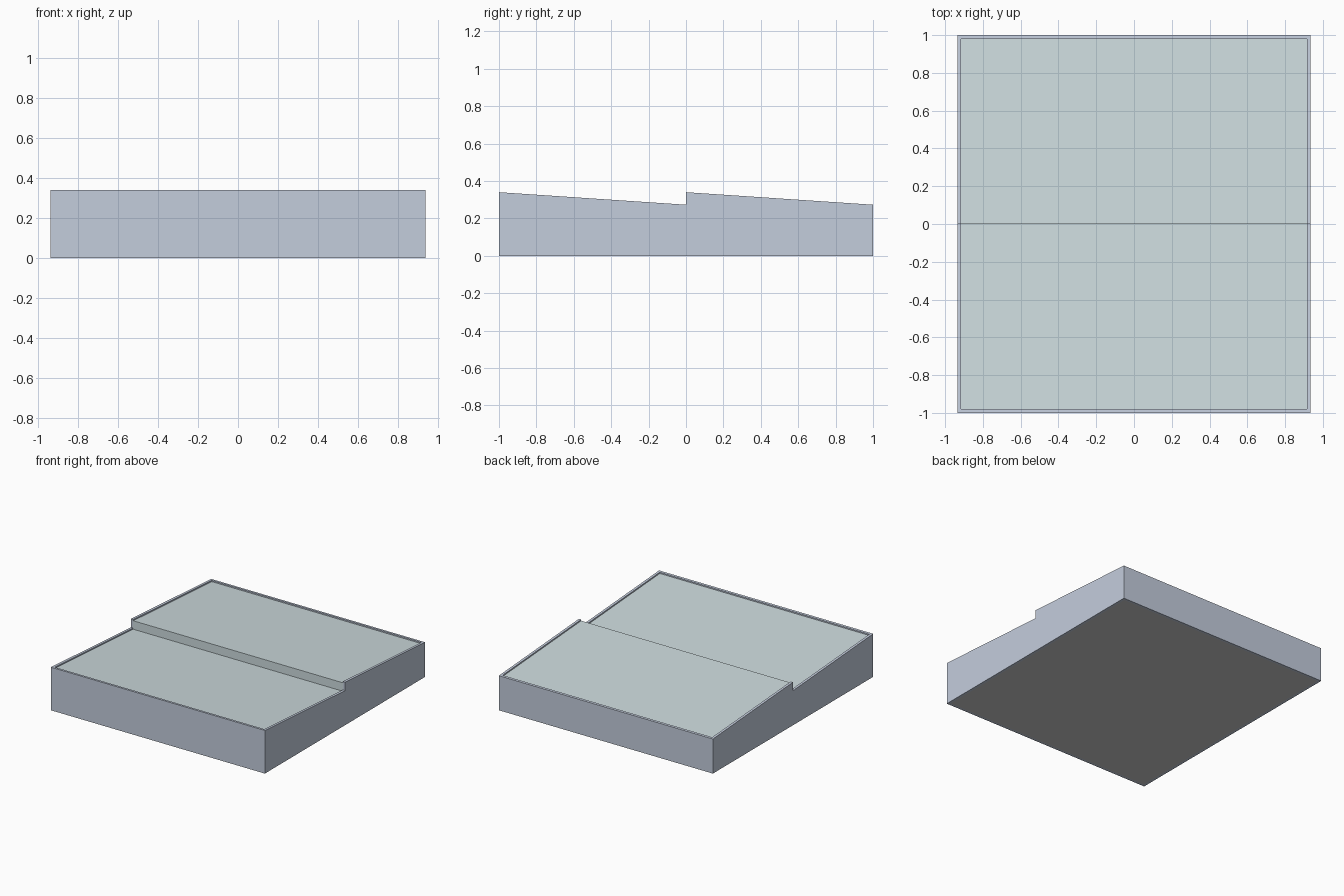
import bpy, bmesh

if "Cube" in bpy.data.objects:
    bpy.data.objects.remove(bpy.data.objects["Cube"])

HALF_X, HALF_Y = 0.935, 1.0
HIGH, LOW = 0.34, 0.273
WALL, RECESS, SLAB = 0.02, 0.01, 0.03
SLOPE = (HIGH - LOW) / HALF_Y


def material(name, rgb):
    m = bpy.data.materials.new(name)
    m.diffuse_color = (*rgb, 1)
    m.use_nodes = True
    m.node_tree.nodes["Principled BSDF"].inputs["Base Color"].default_value = m.diffuse_color
    return m


def prism(name, profile, x0, x1, mat=None):
    """Extrude a (y, z) outline along x."""
    bm = bmesh.new()
    face = bm.faces.new([bm.verts.new((x0, y, z)) for y, z in profile])
    ext = bmesh.ops.extrude_face_region(bm, geom=[face])
    moved = [g for g in ext["geom"] if isinstance(g, bmesh.types.BMVert)]
    bmesh.ops.translate(bm, verts=moved, vec=(x1 - x0, 0, 0))
    bmesh.ops.recalc_face_normals(bm, faces=bm.faces)
    mesh = bpy.data.meshes.new(name)
    bm.to_mesh(mesh)
    bm.free()
    ob = bpy.data.objects.new(name, mesh)
    bpy.context.collection.objects.link(ob)
    if mat:
        mesh.materials.append(mat)
    return ob


wall_mat = material("wall_blue", (0.55, 0.61, 0.72))
roof_mat = material("roof_teal", (0.61, 0.71, 0.73))

# Side walls with sawtooth tops
saw = [(-HALF_Y, 0), (HALF_Y, 0), (HALF_Y, LOW), (0, HIGH), (0, LOW), (-HALF_Y, HIGH)]
for side, s in (("left", -1), ("right", 1)):
    prism(f"{side}_wall", saw, s * HALF_X, s * (HALF_X - WALL), wall_mat)

# Front and back walls, tops following the slope
xi = HALF_X - WALL
d = WALL * SLOPE
yi = HALF_Y - WALL
prism("front_wall", [(-HALF_Y, 0), (-yi, 0), (-yi, HIGH - d), (-HALF_Y, HIGH)], -xi, xi, wall_mat)
prism("back_wall", [(yi, 0), (HALF_Y, 0), (HALF_Y, LOW), (yi, LOW + d)], -xi, xi, wall_mat)

# Sawtooth roof sheet, set just below the wall tops
top = [(-yi, HIGH - d - RECESS), (0, LOW - RECESS), (0, HIGH - RECESS), (yi, LOW + d - RECESS)]
under = [(yi, LOW + d - RECESS - SLAB), (SLAB, HIGH - RECESS - SLAB - SLAB * SLOPE),
         (SLAB, LOW - RECESS - SLAB), (0, LOW - RECESS - SLAB), (-yi, HIGH - d - RECESS - SLAB)]
prism("sawtooth_roof", top + under, -xi, xi, roof_mat)

# Floor panel closing the underside
prism("floor", [(-yi, 0), (yi, 0), (yi, 0.01), (-yi, 0.01)], -xi, xi)
